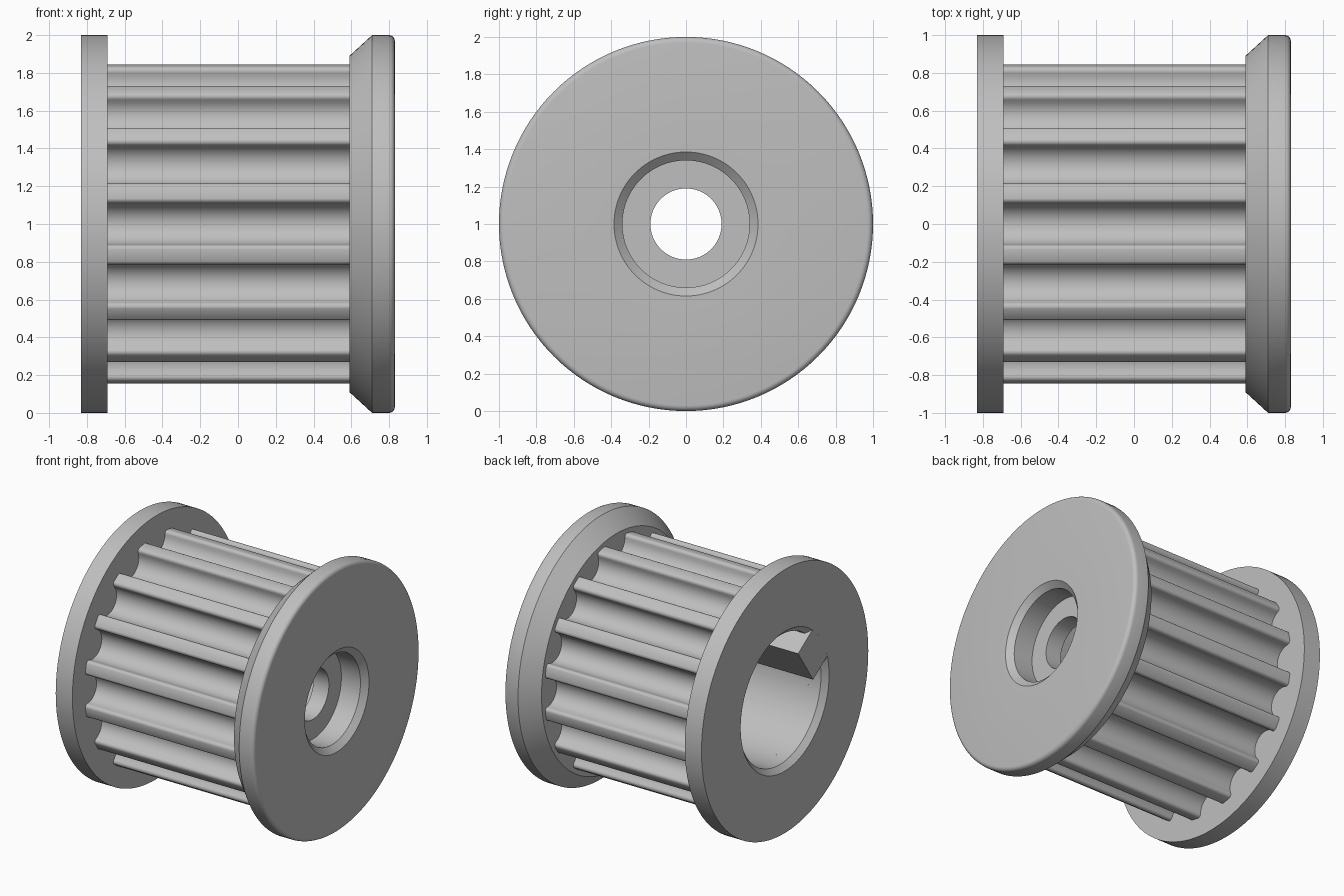
import bpy, bmesh
from math import sin, cos, pi, radians, hypot, atan2, sqrt

cube = bpy.data.objects.get("Cube")
if cube:
    bpy.data.objects.remove(cube, do_unlink=True)

STEEL = (0.52, 0.52, 0.52, 1)
steel = bpy.data.materials.new("grey steel")
steel.use_nodes = True
steel.diffuse_color = STEEL
steel.node_tree.nodes["Principled BSDF"].inputs["Base Color"].default_value = STEEL

AXIS_Z = 1.0
BORE = 0.49          # shaft bore radius
BORE_END = 0.50      # x where the shaft bore stops
RIM = (-0.69, 0.59)  # x range of the toothed rim


def around(x, r, a):
    """Point at radius r and angle a about the pulley axis."""
    return (x, r * cos(a), AXIS_Z + r * sin(a))


def finish(name, bm):
    bmesh.ops.recalc_face_normals(bm, faces=bm.faces)
    mesh = bpy.data.meshes.new(name)
    bm.to_mesh(mesh)
    bm.free()
    mesh.materials.append(steel)
    obj = bpy.data.objects.new(name, mesh)
    bpy.context.collection.objects.link(obj)
    bpy.ops.object.select_all(action='DESELECT')
    obj.select_set(True)
    bpy.context.view_layer.objects.active = obj
    bpy.ops.object.shade_smooth_by_angle(angle=radians(30))
    return obj


def ring_solid(name, sections):
    """Join a closed loop of matching cross-sections into a ring."""
    bm = bmesh.new()
    rows = [[bm.verts.new(p) for p in s] for s in sections]
    n = len(rows[0])
    for i, row in enumerate(rows):
        prev = rows[i - 1]
        for j in range(n):
            k = (j + 1) % n
            bm.faces.new((prev[j], row[j], row[k], prev[k]))
    return finish(name, bm)


def lathe(name, profile, steps=128):
    return ring_solid(name, [[around(x, r, 2 * pi * i / steps) for x, r in profile]
                             for i in range(steps)])


# Flat flange with the chamfered shaft bore
lathe("bore_side_flange", [(-0.83, 0.53), (-0.79, BORE), (RIM[0], BORE),
                           (RIM[0], 1), (-0.83, 1)])

# Bevelled flange with rounded outer edge, counterbore and through hole
fillet = 0.03
rounded = [(0.83 - fillet + fillet * sin(a), 1 - fillet + fillet * cos(a))
           for a in (radians(18 * i) for i in range(6))]
lathe("bevelled_flange", [(RIM[1], 0.89), (0.71, 1)] + rounded +
      [(0.83, 0.385), (0.79, 0.34), (0.63, 0.34), (0.63, 0.19),
       (BORE_END, 0.19), (BORE_END, BORE), (RIM[1], BORE)])

# Toothed rim: round grooves with small rounded tooth corners
TEETH = 16
GROOVE_R, GROOVE_C, CORNER = 0.11, 0.82, 0.025
half = [(GROOVE_R * sin(a), GROOVE_C - GROOVE_R * cos(a))
        for a in (radians(11.25 * i) for i in range(9))]
half += [(GROOVE_R + CORNER - CORNER * cos(a), GROOVE_C + CORNER * sin(a))
         for a in (radians(18 * i) for i in range(1, 6))]
groove = [(-t, r) for t, r in half[:0:-1]] + half
sections = []
for i in range(TEETH):
    for t, r in groove:
        a = 2 * pi * i / TEETH + atan2(t, r)
        outer = hypot(t, r)
        sections.append([around(RIM[0], outer, a), around(RIM[1], outer, a),
                         around(RIM[1], BORE, a), around(RIM[0], BORE, a)])
ring_solid("toothed_rim", sections)

# Drive key standing inside the shaft bore
KEY_ANGLE = radians(146)
KEY_HALF, KEY_TIP, KEY_ROOT = 0.16, 0.30, 0.53
outline = [(KEY_TIP, -KEY_HALF)]
for i in range(9):
    w = KEY_HALF * (i / 4 - 1)
    outline.append((sqrt(KEY_ROOT ** 2 - w * w), w))
outline.append((KEY_TIP, KEY_HALF))
bm = bmesh.new()
base = bm.faces.new([bm.verts.new(around(-0.83, hypot(u, w), KEY_ANGLE + atan2(w, u)))
                     for u, w in outline])
extruded = bmesh.ops.extrude_face_region(bm, geom=[base], use_keep_orig=True)
moved = [g for g in extruded["geom"] if isinstance(g, bmesh.types.BMVert)]
bmesh.ops.translate(bm, verts=moved, vec=(0.83 + BORE_END, 0, 0))
finish("bore_key", bm)
